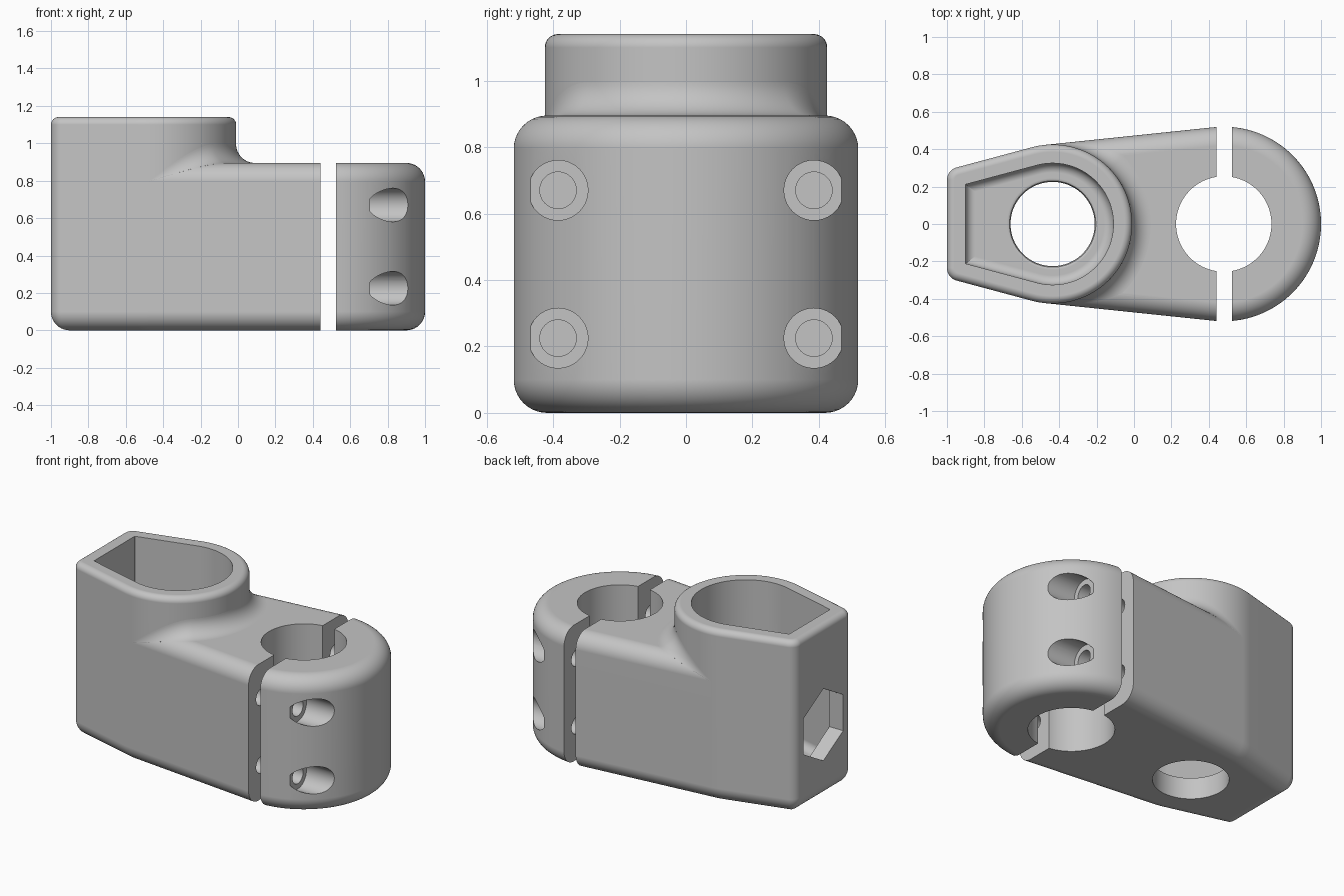
import bpy, bmesh
from math import sin, cos, pi, acos, radians, sqrt
from mathutils import Vector

if "Cube" in bpy.data.objects:
    bpy.data.objects.remove(bpy.data.objects["Cube"])

grey = bpy.data.materials.new("plain_grey")
grey.use_nodes = True
colour = (0.55, 0.55, 0.55, 1)
grey.diffuse_color = colour
grey.node_tree.nodes["Principled BSDF"].inputs["Base Color"].default_value = colour

# Main sizes: tower centre and radius, clamp centre and radius
TOWER = Vector((-0.435, 0, 0))
CLAMP = Vector((0.48, 0, 0))
R1, R2 = 0.425, 0.52
BODY_TOP, TOWER_TOP, FILLET = 0.895, 1.14, 0.1
THETA = acos((R1 - R2) / (CLAMP.x - TOWER.x))   # normal of the body sides
BACK = radians(105)                             # normal of the tapered back sides


def polar(a, r=1.0):
    return Vector((r * cos(a), r * sin(a), 0))


def arc(c, r, a0, a1, n):
    return [c + polar(a0 + (a1 - a0) * i / n, r) for i in range(n + 1)]


def mirrored(half):
    """Closes an upper half outline that starts on the x axis."""
    return half + [Vector((p.x, -p.y, 0)) for p in reversed(half[1:])]


def tower_outline(d):
    """Round front, tapered back, inset by d."""
    r = max(0.07 - d, 0.002)
    x = -1 + d + r
    n = polar(BACK)
    y = (n.dot(TOWER) + R1 - d - r - n.x * x) / n.y
    return mirrored(arc(TOWER, R1 - d, 0, BACK, 40)
                    + arc(Vector((x, y, 0)), r, BACK, pi, 8))


def body_outline(d):
    """Round clamp end with straight sides running back to the tower."""
    return mirrored(arc(CLAMP, R2 - d, 0, THETA, 48) + [TOWER + polar(THETA, R1 - d)])


def at(points, z):
    return [Vector((p.x, p.y, z)) for p in points]


def disc_z(c, r, z, n=96):
    return at([c + polar(2 * pi * i / n, r) for i in range(n)], z)


def disc_x(x, y, z, r, n):
    return [Vector((x, y + r * sin(2 * pi * i / n), z + r * cos(2 * pi * i / n)))
            for i in range(n)]


def loft(name, rings, clip=None):
    """Skins equal rings into a solid; clip = (x, side) keeps one side of a plane."""
    bm = bmesh.new()
    loops = [[bm.verts.new(p) for p in ring] for ring in rings]
    n = len(loops[0])
    for a, b in zip(loops, loops[1:]):
        for i in range(n):
            j = (i + 1) % n
            bm.faces.new((a[i], a[j], b[j], b[i]))
    bm.faces.new(list(reversed(loops[0])))
    bm.faces.new(loops[-1])
    if clip:
        geom = bm.verts[:] + bm.edges[:] + bm.faces[:]
        bmesh.ops.bisect_plane(bm, geom=geom, plane_co=(clip[0], 0, 0),
                               plane_no=(clip[1], 0, 0), clear_outer=True)
        bmesh.ops.holes_fill(bm, edges=[e for e in bm.edges if e.is_boundary], sides=0)
    bmesh.ops.recalc_face_normals(bm, faces=bm.faces[:])
    mesh = bpy.data.meshes.new(name)
    bm.to_mesh(mesh)
    bm.free()
    mesh.materials.append(grey)
    obj = bpy.data.objects.new(name, mesh)
    bpy.context.collection.objects.link(obj)
    return obj


def rounded(outline, top, r_bottom, r_top, n=10):
    """Rings of an upright solid with rounded bottom and top edges."""
    steps = [i / n * pi / 2 for i in range(n + 1)]
    low = [at(outline(r_bottom * (1 - sin(a))), r_bottom * (1 - cos(a))) for a in steps]
    high = [at(outline(r_top * (1 - cos(a))), top - r_top * (1 - sin(a))) for a in steps]
    return low + high


def cut(obj, rings):
    """Subtracts a lofted cutter."""
    tool = loft("cutter", rings)
    tool.hide_render = True
    mod = obj.modifiers.new("cut", "BOOLEAN")
    mod.operation, mod.solver, mod.object = "DIFFERENCE", "EXACT", tool
    bpy.context.view_layer.objects.active = obj
    bpy.ops.object.modifier_apply(modifier=mod.name)
    bpy.data.objects.remove(tool)


def bolt_hole(obj, y, z, r, x0, x1):
    cut(obj, [disc_x(x0, y, z, r, 40), disc_x(x1, y, z, r, 40)])


# Tower: hollow socket with a rounded floor
tower = loft("socket_tower", rounded(tower_outline, TOWER_TOP, FILLET, 0.04))
floor, soft = 0.15, 0.05
pocket = []
for i in range(7):
    a = i / 6 * pi / 2
    pocket.append(at(tower_outline(0.1 + soft * (1 - sin(a))), floor + soft * (1 - cos(a))))
cut(tower, pocket + [at(tower_outline(0.1), 1.4)])

# Drain hole in the floor with a softened lip
lip = [(0.225, -0.1), (0.225, 0.13), (0.231, 0.144), (0.245, floor), (0.245, 0.18)]
cut(tower, [disc_z(TOWER, r, z) for r, z in lip])

# Hexagonal opening in the back wall
cut(tower, [disc_x(x, 0, 0.49, 0.237, 6) for x in (-1.1, -0.86)])

# Clamp: fixed arm and removable cap on either side of a gap
body = rounded(body_outline, BODY_TOP, FILLET, FILLET)
arm = loft("clamp_arm", body, (0.44, 1))
cap = loft("clamp_cap", body, (0.525, -1))
for part in (arm, cap):
    cut(part, [disc_z(CLAMP, 0.255, z) for z in (-0.1, 1.2)])
cut(arm, [disc_z(TOWER, 0.35, z) for z in (0.06, 1.2)])
cut(arm, [disc_z(TOWER, 0.3, z) for z in (-0.1, 0.1)])

# Four bolt holes, counterbored in the cap and blind in the arm
for y in (-0.385, 0.385):
    for z in (0.225, 0.67):
        bolt_hole(arm, y, z, 0.055, 0.1, 0.5)
        bolt_hole(cap, y, z, 0.055, 0.45, 0.75)
        bolt_hole(cap, y, z, 0.09, 0.705, 1.1)

# Concave blend at the tower foot, following a ball rolled along the corner
rings = []
for i in range(97):
    a = THETA * (i / 48 - 1)
    side = 1 if a >= 0 else -1
    u, n = polar(a), polar(side * THETA)
    ball = TOWER + u * (R1 + FILLET)
    reach = 2 * FILLET - (R1 + 0.0) + (R1 + FILLET) * cos(THETA - abs(a)) - FILLET
    h = min(max(reach, 0), 2 * FILLET)
    rise = sqrt(max(4 * FILLET ** 2 - h * h, 0))
    ball.z = BODY_TOP - FILLET + rise
    end = (n * -h + Vector((0, 0, -rise))).normalized()
    ring = [ball + (-u).lerp(end, k / 10).normalized() * FILLET for k in range(11)]
    inner = TOWER + u * 0.4
    rings.append(ring + at([inner], 0.6) + at([inner], ball.z))
blend = loft("tower_foot_blend", rings)

# Smooth shading with crisp edges
for obj in (tower, arm, cap, blend):
    bpy.ops.object.select_all(action="DESELECT")
    obj.select_set(True)
    bpy.context.view_layer.objects.active = obj
    bpy.ops.object.shade_smooth_by_angle(angle=radians(30))
    weighted = obj.modifiers.new("even_normals", "WEIGHTED_NORMAL")
    weighted.keep_sharp = True
